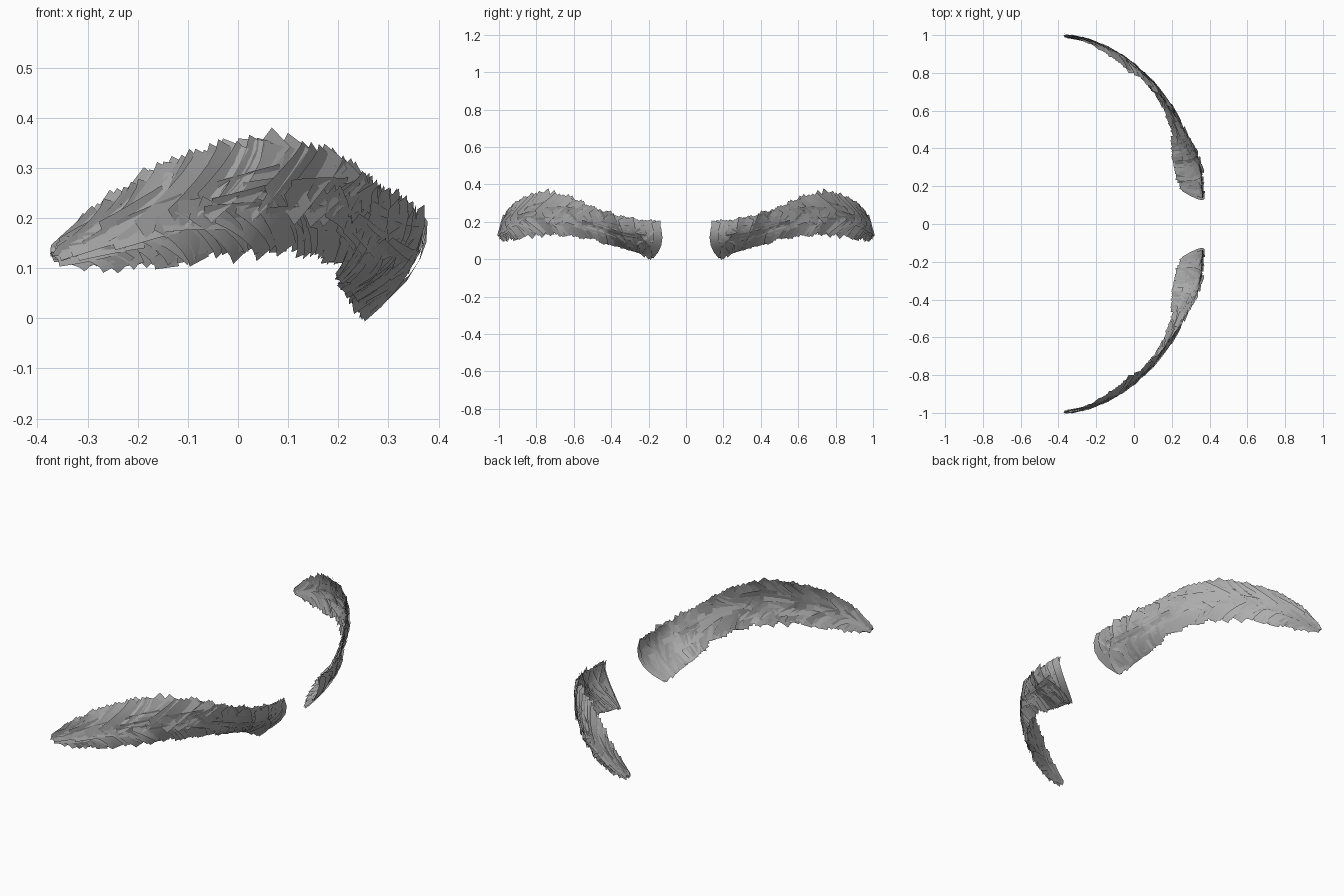
import bpy
import random
from mathutils import Vector

random.seed(7)
cube = bpy.data.objects.get("Cube")
if cube:
    bpy.data.objects.remove(cube, do_unlink=True)

grey = bpy.data.materials.new("mid_grey")
grey.use_nodes = True
TONE = (0.42, 0.42, 0.42, 1)
grey.diffuse_color = TONE
grey.node_tree.nodes["Principled BSDF"].inputs["Base Color"].default_value = TONE

# Guide band of one brow, inner end to outer tip: lower edge, middle, upper edge
LOWER = [(.25, .20, .01), (.21, .31, .05), (.2, .46, .09), (.16, .6, .12), (.07, .74, .13),
         (-.03, .84, .12), (-.15, .92, .1), (-.26, .97, .1), (-.36, .99, .11)]
MIDDLE = [(.35, .14, .1), (.32, .31, .13), (.26, .45, .18), (.2, .6, .22), (.1, .74, .24),
          (-.01, .84, .23), (-.13, .92, .21), (-.25, .97, .17), (-.36, .99, .13)]
UPPER = [(.36, .16, .21), (.35, .31, .22), (.28, .47, .26), (.22, .58, .32), (.09, .73, .36),
         (-.03, .82, .34), (-.15, .91, .3), (-.26, .97, .23), (-.36, .99, .15)]
LAST = len(LOWER) - 1


def along(rail, t):
    """Smooth point on a guide rail."""
    t = min(max(t, 0), LAST)
    i = min(int(t), LAST - 1)
    f = t - i
    p = [Vector(rail[min(max(i + k, 0), LAST)]) for k in (-1, 0, 1, 2)]
    m0, m1 = (p[2] - p[0]) / 2, (p[3] - p[1]) / 2
    return ((2*f**3 - 3*f*f + 1) * p[1] + (f**3 - 2*f*f + f) * m0
            + (3*f*f - 2*f**3) * p[2] + (f**3 - f*f) * m1)


def band(t, v):
    """Point on the curved band, v from lower to upper edge."""
    a, b, c = (along(r, t) for r in (LOWER, MIDDLE, UPPER))
    return a * (1 - v) * (1 - 2*v) + b * 4 * v * (1 - v) + c * v * (2*v - 1)


def band_normal(t, v):
    t = min(max(t, .05), LAST - .05)
    n = (band(t + .05, v) - band(t - .05, v)).cross(band(t, v + .05) - band(t, v - .05))
    n.normalize()
    return n if n.dot(Vector((.5, 1, 0))) > 0 else -n


def add_card(verts, faces, root, tip, width, lift, bow, steps=5):
    """One bent hair card running over the band from root to tip."""
    def path(s):
        t = root[0] + (tip[0] - root[0]) * s ** bow
        v = root[1] + (tip[1] - root[1]) * s
        return min(max(t, 0), LAST), v
    start = len(verts)
    tilt = random.uniform(-.3, .3)
    for k in range(steps + 1):
        s = k / steps
        t, v = path(s)
        n = band_normal(t, v)
        flow = band(*path(min(s + .05, 1))) - band(*path(max(s - .05, 0)))
        side = n.cross(flow).normalized()
        side = (side + n * tilt).normalized()
        half = width * (.5 - .12 * s)
        centre = band(t, v) + n * (lift * (.3 + .9 * s) - .004)
        verts.extend((centre - side * half, centre + side * half))
    for k in range(steps):
        a = start + 2 * k
        faces.append((a, a + 1, a + 3, a + 2))


def make_brow_layer(name, count, rule):
    verts, faces = [], []
    for i in range(count):
        root, tip, width = rule(i / (count - 1))
        height = (along(UPPER, root[0]) - along(LOWER, root[0])).length
        add_card(verts, faces, root, tip, width * min(1, .35 + height * 3),
                 random.uniform(.002, .014), random.uniform(1, 1.5))
    mesh = bpy.data.meshes.new(name)
    mesh.from_pydata(verts, [], faces)
    mesh.materials.append(grey)
    mesh.polygons.foreach_set("use_smooth", [True] * len(faces))
    obj = bpy.data.objects.new(name, mesh)
    bpy.context.collection.objects.link(obj)
    mirror = obj.modifiers.new("both_sides", "MIRROR")
    mirror.use_axis = (False, True, False)
    mirror.use_mirror_merge = False


def jitter(x):
    return random.uniform(-x, x)


# Upper hairs sweep outward and down, lower hairs outward and up
def upper_rule(f):
    t = .1 + f * 7.2
    return (t, .97 + jitter(.04)), (t + .5 + .12 * t + jitter(.2), .45 + jitter(.12)), .055


def lower_rule(f):
    t = .1 + f * 7.2
    return (t, .04 + jitter(.05)), (t + .5 + .1 * t + jitter(.2), .55 + jitter(.12)), .055


# Middle hairs follow the length of the brow
def middle_rule(f):
    t = .2 + f * 6.7
    v = random.uniform(.3, .7)
    return (t, v), (t + 1.1, .5 + (v - .5) * .6 + jitter(.08)), .065


# Inner hairs stand across the band
def inner_rule(f):
    t = .08 + f * 1.8
    return (t, .02 + jitter(.03)), (t + .1 + .3 * f + jitter(.1), .96 + jitter(.07)), .055


# Tip hairs close the narrow outer end
def tip_rule(f):
    return (6.2 + f * .9, .25 + .5 * random.random()), (LAST, .5 + jitter(.3)), .045


make_brow_layer("upper_brow_hairs", 58, upper_rule)
make_brow_layer("lower_brow_hairs", 58, lower_rule)
make_brow_layer("middle_brow_hairs", 50, middle_rule)
make_brow_layer("inner_brow_hairs", 24, inner_rule)
make_brow_layer("tip_brow_hairs", 10, tip_rule)
